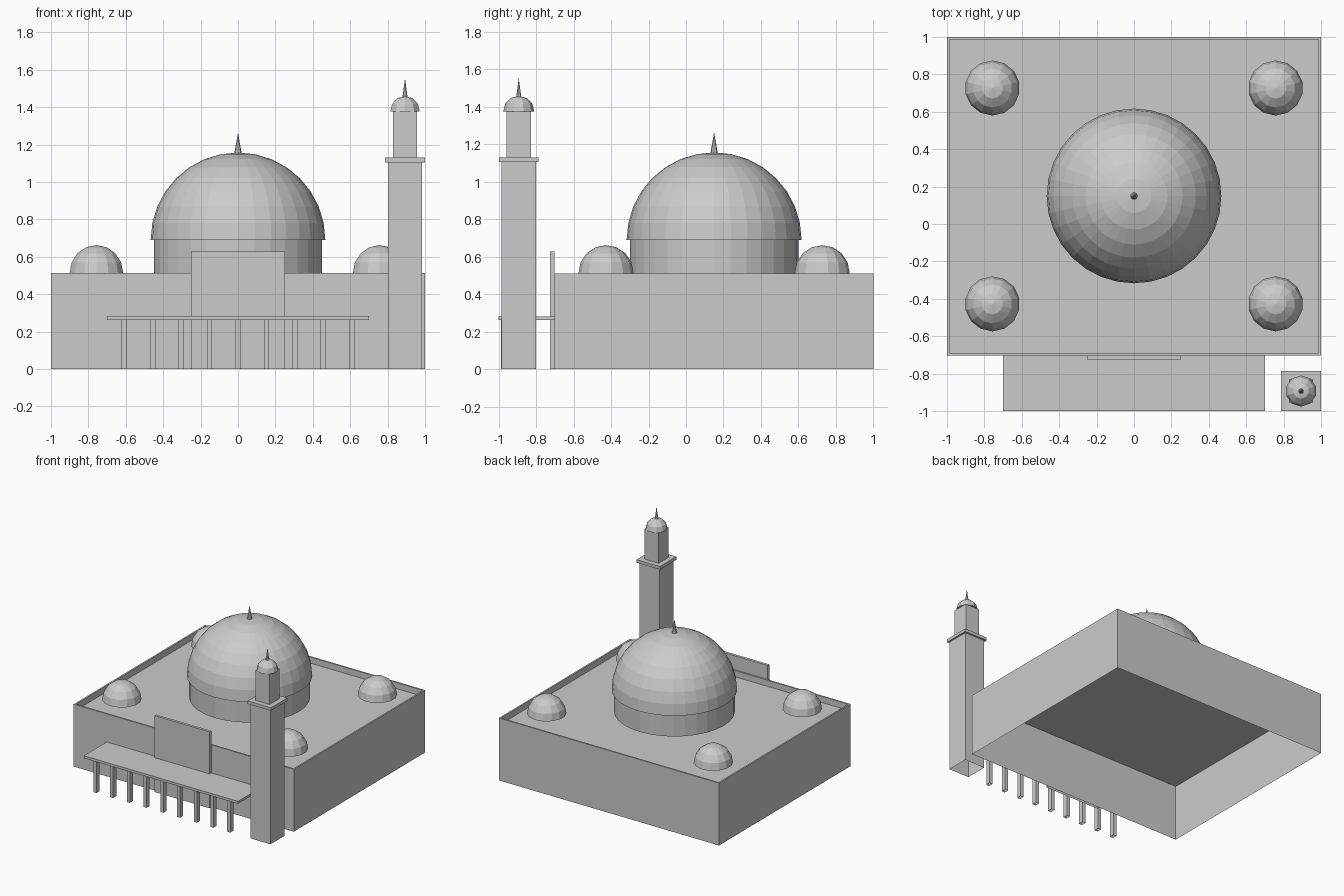
import bpy, bmesh
from mathutils import Matrix

if "Cube" in bpy.data.objects:
    bpy.data.objects.remove(bpy.data.objects["Cube"])


def finish(name, bm):
    bmesh.ops.recalc_face_normals(bm, faces=bm.faces)
    mesh = bpy.data.meshes.new(name)
    bm.to_mesh(mesh)
    bm.free()
    ob = bpy.data.objects.new(name, mesh)
    bpy.context.collection.objects.link(ob)
    return ob


def box(name, x0, x1, y0, y1, z0, z1):
    # boxes that stand on the ground are left open underneath
    bm = bmesh.new()
    bmesh.ops.create_cube(bm, size=1)
    for v in bm.verts:
        v.co = ((x0 + x1) / 2 + v.co.x * (x1 - x0),
                (y0 + y1) / 2 + v.co.y * (y1 - y0),
                (z0 + z1) / 2 + v.co.z * (z1 - z0))
    if z0 == 0:
        base = [f for f in bm.faces if all(v.co.z < 1e-5 for v in f.verts)]
        bmesh.ops.delete(bm, geom=base, context='FACES')
    return finish(name, bm)


def square_block(name, x, y, half, z0, z1):
    return box(name, x - half, x + half, y - half, y + half, z0, z1)


def cone(name, x, y, r0, r1, z0, z1, sides):
    bm = bmesh.new()
    bmesh.ops.create_cone(bm, cap_ends=True, segments=sides, radius1=r0, radius2=r1,
                          depth=z1 - z0, matrix=Matrix.Translation((x, y, (z0 + z1) / 2)))
    return finish(name, bm)


def dome(name, x, y, z, radius, height, sides, bands):
    # upper half of a sphere with a flat underside
    bm = bmesh.new()
    bmesh.ops.create_uvsphere(bm, u_segments=sides, v_segments=bands * 2, radius=radius)
    bmesh.ops.delete(bm, geom=[v for v in bm.verts if v.co.z < -1e-4], context='VERTS')
    bmesh.ops.holes_fill(bm, edges=[e for e in bm.edges if e.is_boundary], sides=0)
    for v in bm.verts:
        v.co = (x + v.co.x, y + v.co.y, z + v.co.z * height / radius)
    return finish(name, bm)


# Prayer hall: a thin shell open underneath, its flat roof sunk behind a parapet
FRONT, BACK, ROOF, TOP, T = -0.703, 1.0, 0.462, 0.512, 0.013
box("hall", -1, 1, FRONT, BACK, 0, ROOF)
box("parapet_front", -1, 1, FRONT, FRONT + T, ROOF, TOP)
box("parapet_back", -1, 1, BACK - T, BACK, ROOF, TOP)
box("parapet_left", -1, -1 + T, FRONT + T, BACK - T, ROOF, TOP)
box("parapet_right", 1 - T, 1, FRONT + T, BACK - T, ROOF, TOP)

# Main dome on its drum, with finial
cone("main_drum", 0, 0.15, 0.45, 0.45, TOP, 0.692, 32)
dome("main_dome", 0, 0.15, 0.69, 0.467, 0.467, 32, 8)
cone("main_finial", 0, 0.15, 0.02, 0, 1.15, 1.265, 8)

# Four corner domes
for side, x in (("left", -0.757), ("right", 0.757)):
    for end, y in (("front", -0.427), ("back", 0.727)):
        dome(f"{end}_{side}_dome", x, y, TOP, 0.147, 0.15, 14, 4)

# Entrance panel and colonnade
box("entrance_panel", -0.25, 0.25, -0.725, FRONT, 0, 0.627)
box("porch_canopy", -0.7, 0.7, -1, FRONT, 0.262, 0.282)
for i in range(9):
    x = (i - 4) * 0.152
    box(f"porch_column_{i + 1}", x - 0.014, x + 0.014, -0.988, -0.948, 0, 0.262)

# Minaret
MX, MY = 0.893, -0.893
square_block("minaret_shaft", MX, MY, 0.092, 0, 1.105)
square_block("minaret_balcony", MX, MY, 0.106, 1.105, 1.13)
square_block("minaret_upper_shaft", MX, MY, 0.065, 1.13, 1.376)
dome("minaret_dome", MX, MY, 1.376, 0.083, 0.083, 10, 3)
cone("minaret_finial", MX, MY, 0.014, 0, 1.45, 1.555, 8)
